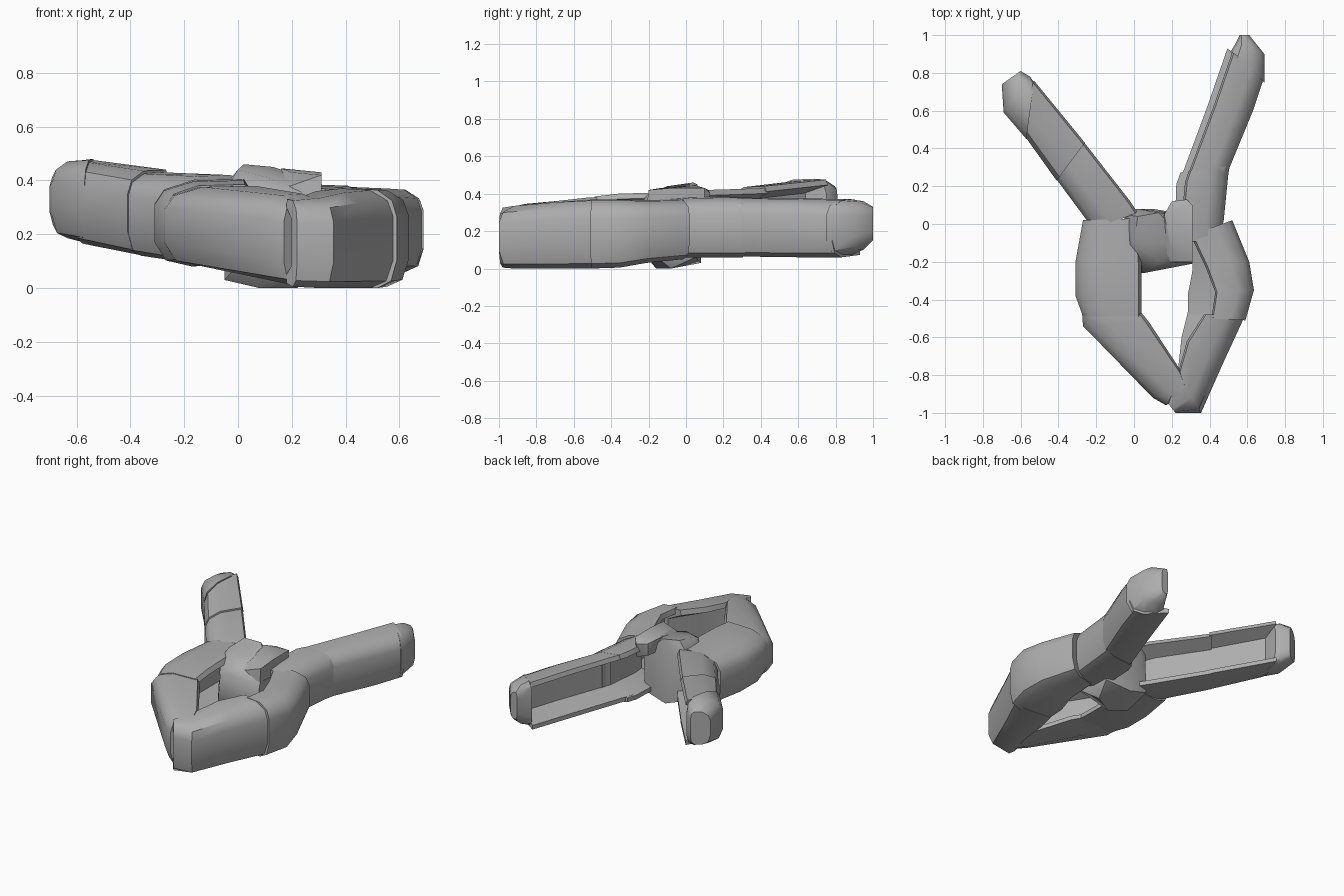
import bpy
import bmesh
import math
from mathutils import Vector

cube = bpy.data.objects.get("Cube")
if cube:
    bpy.data.objects.remove(cube, do_unlink=True)

grey = bpy.data.materials.new("stone grey")
grey.use_nodes = True
grey.diffuse_color = (0.42, 0.42, 0.42, 1)
grey.node_tree.nodes["Principled BSDF"].inputs["Base Color"].default_value = (0.42, 0.42, 0.42, 1)


def finish(name, bm):
    bmesh.ops.recalc_face_normals(bm, faces=bm.faces)
    mesh = bpy.data.meshes.new(name)
    bm.to_mesh(mesh)
    bm.free()
    mesh.materials.append(grey)
    obj = bpy.data.objects.new(name, mesh)
    bpy.context.collection.objects.link(obj)
    bpy.ops.object.select_all(action='DESELECT')
    obj.select_set(True)
    bpy.context.view_layer.objects.active = obj
    bpy.ops.object.shade_smooth_by_angle(angle=math.radians(40))


def profile(wall, lip):
    """Cross-section: u runs from outer wall to inner side, v from bottom to top."""
    shell = [(.4, 0), (.12, .07), (0, .28), (0, .72), (.1, .88), (.4, .985)]
    if wall:
        return shell + [(.95, 1), (1, .91), (wall, .78), (wall, .24), (lip, .13), (lip, .04)]
    return shell + [(.8, 1), (.95, .92), (1, .75), (1, .25), (.95, .08), (.8, 0)]


def loft(name, sections, wall=.55):
    """Section: outer x, outer y, inner x, inner y, bottom z, top z, reach of the lower lip."""
    bm = bmesh.new()
    rings = []
    for ox, oy, ix, iy, low, high, *lip in sections:
        outline = profile(wall, lip[0] if lip else 1)
        rings.append([bm.verts.new((ox + u * (ix - ox), oy + u * (iy - oy), low + v * (high - low)))
                      for u, v in outline])
    for a, b in zip(rings, rings[1:]):
        for i in range(len(a)):
            j = (i + 1) % len(a)
            bm.faces.new((a[i], a[j], b[j], b[i]))
    bm.faces.new(rings[0][::-1])
    bm.faces.new(rings[-1])
    finish(name, bm)


def hull(name, points):
    bm = bmesh.new()
    for p in points:
        bm.verts.new(Vector(p))
    bmesh.ops.convex_hull(bm, input=bm.verts)
    bmesh.ops.delete(bm, geom=[v for v in bm.verts if not v.link_faces], context='VERTS')
    finish(name, bm)


# Right arm of the fork, hollow towards the middle
loft("right_arm_tip", [(-.57, .45, -.53, .75, .165, .48), (-.69, .59, -.55, .78, .185, .475),
                       (-.7, .74, -.6, .81, .22, .44)], wall=0)
loft("right_arm_outer", [(-.61, .51, -.53, .76, .165, .475), (-.41, .23, -.26, .43, .12, .44)], wall=.6)
loft("right_arm_inner", [(-.42, .25, -.27, .44, .12, .43), (-.25, .02, -.02, .12, .09, .42),
                         (-.22, -.03, .02, .06, .09, .41)], wall=.6)

# Ring segments, hollow towards the opening
loft("ring_right", [(-.27, .02, .02, .03, .085, .41), (-.31, -.2, .04, -.2, .08, .405),
                    (-.31, -.38, .04, -.36, .08, .4), (-.27, -.49, .04, -.49, .085, .385)])
loft("ring_front_right", [(-.275, -.47, .04, -.47, .085, .38), (-.27, -.54, .08, -.52, .08, .38),
                          (.1, -.92, .25, -.78, .02, .35), (.17, -.96, .28, -.87, .01, .335)])
loft("ring_front_left", [(.22, -1, .18, -.95, .005, .33), (.355, -1, .23, -.8, 0, .34),
                         (.47, -.74, .28, -.62, 0, .36, 1.15), (.59, -.48, .37, -.48, 0, .37, 1.4)])
loft("ring_left", [(.59, -.51, .41, -.5, 0, .37, 1.7), (.635, -.35, .43, -.36, .005, .37, 1.7),
                   (.61, -.2, .38, -.23, .03, .365, 1.3), (.52, .02, .3, -.06, .05, .37)])

# Left arm of the fork
loft("left_arm_inner", [(.46, -.06, .29, -.1, .06, .37), (.475, .02, .25, .0, .06, .38, 1.15),
                        (.5, .27, .27, .22, .06, .385, 1.2), (.51, .32, .29, .28, .06, .38, 1.2)], wall=.45)
loft("left_arm_outer", [(.49, .26, .27, .22, .065, .38, 1.15), (.63, .6, .42, .62, .06, .375, 1.15),
                        (.69, .78, .52, .91, .06, .37, 1.15)], wall=.45)
loft("left_arm_tip", [(.69, .75, .51, .91, .07, .37), (.69, .9, .54, .96, .1, .36),
                      (.61, 1, .56, 1, .15, .33)], wall=0)

# Faceted knot at the crossing
hull("knot_core", [(-.05, -.12, .03), (-.05, .06, .08), (-.05, -.12, .36), (-.05, .05, .38),
                   (.03, -.26, .12), (.05, -.26, .34), (.28, -.21, .1), (.31, -.21, .32),
                   (.08, -.16, 0), (.22, -.08, 0), (.1, .08, .03), (.27, .05, .06),
                   (0, -.1, .44), (.02, .04, .46), (.14, -.2, .4), (.13, .06, .45),
                   (.02, .08, .36), (.28, .05, .3), (.28, -.1, .4)])
hull("knot_cap", [(.14, -.2, .36), (.31, -.21, .33), (.31, -.2, .42), (.16, .05, .445),
                  (.2, .12, .42), (.28, .13, .4), (.31, .1, .43), (.31, -.08, .43),
                  (.2, -.14, .43), (.2, .12, .34), (.3, .1, .3)])
